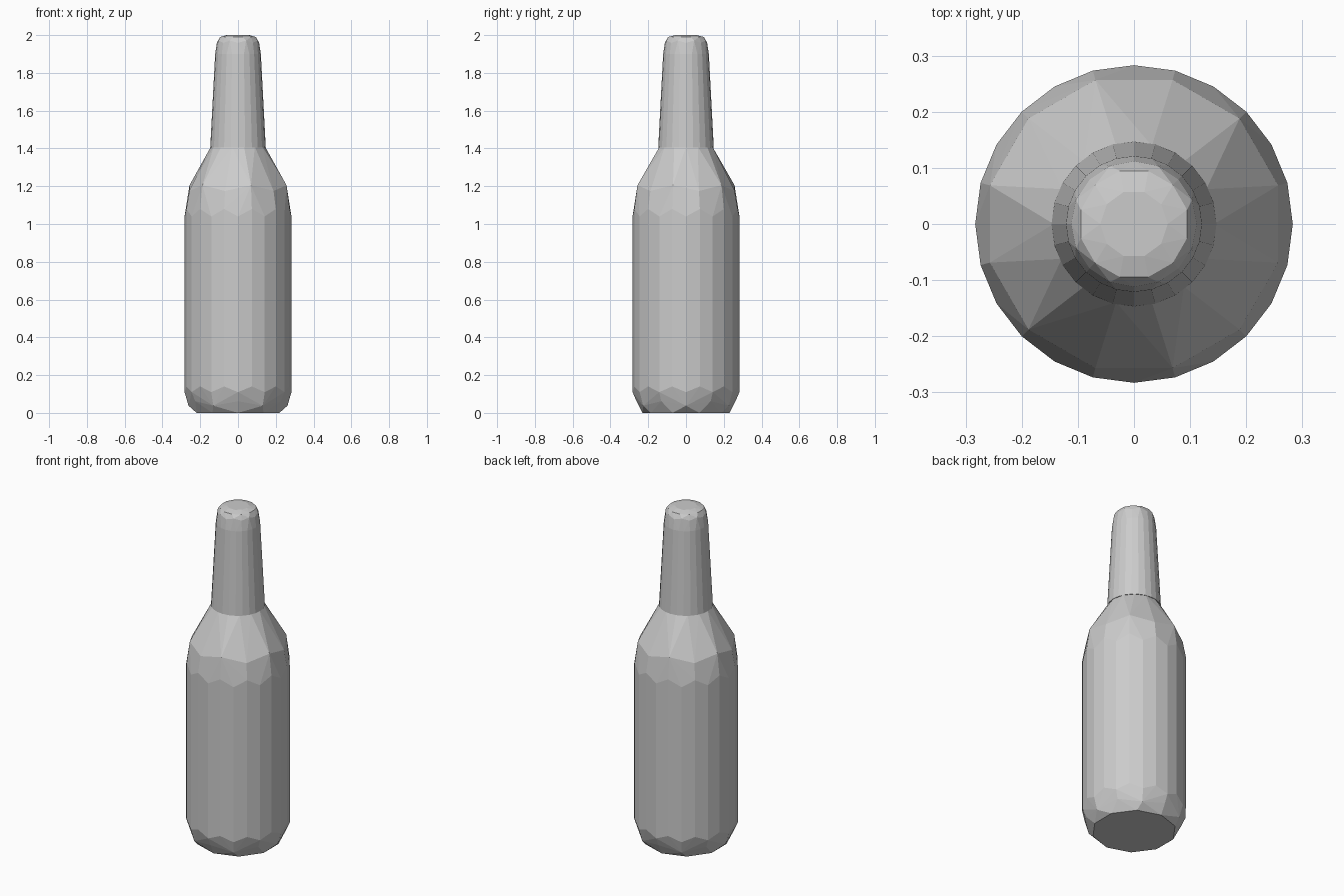
import bpy, bmesh, math

cube = bpy.data.objects.get("Cube")
if cube:
    bpy.data.objects.remove(cube, do_unlink=True)

grey = bpy.data.materials.new("plain grey")
grey.use_nodes = True
colour = (0.6, 0.6, 0.6, 1)
grey.diffuse_color = colour
grey.node_tree.nodes["Principled BSDF"].inputs["Base Color"].default_value = colour


def hull_part(name, rings):
    """Faceted round solid; each ring is radius, height, sides, stagger, phase."""
    bm = bmesh.new()
    for radius, z, sides, stagger, phase in rings:
        for i in range(sides):
            a = math.tau * (i + phase) / sides
            height = z + (stagger if i % 2 else -stagger)
            bm.verts.new((radius * math.cos(a), radius * math.sin(a), height))
    out = bmesh.ops.convex_hull(bm, input=bm.verts)
    loose = set(out["geom_interior"] + out["geom_unused"])
    bmesh.ops.delete(bm, geom=[v for v in loose if isinstance(v, bmesh.types.BMVert)],
                     context="VERTS")
    bmesh.ops.recalc_face_normals(bm, faces=bm.faces)
    mesh = bpy.data.meshes.new(name)
    bm.to_mesh(mesh)
    bm.free()
    mesh.materials.append(grey)
    obj = bpy.data.objects.new(name, mesh)
    bpy.context.collection.objects.link(obj)
    return obj


# Body with chipped lower edge and broad shoulder facets
hull_part("bottle_body", [
    (0.23, 0.0, 10, 0, 0.5),
    (0.262, 0.05, 12, 0.012, 0),
    (0.283, 0.125, 24, 0.015, 0),
    (0.283, 1.06, 24, 0.02, 0),
    (0.266, 1.19, 12, 0.015, 0.5),
    (0.143, 1.41, 14, 0, 0),
])

# Tapered neck with rounded lip
hull_part("bottle_neck", [
    (0.147, 1.405, 24, 0, 0),
    (0.121, 1.9, 24, 0, 0),
    (0.112, 1.965, 16, 0.006, 0),
    (0.098, 1.99, 12, 0, 0.5),
    (0.06, 2.0, 10, 0, 0),
])
